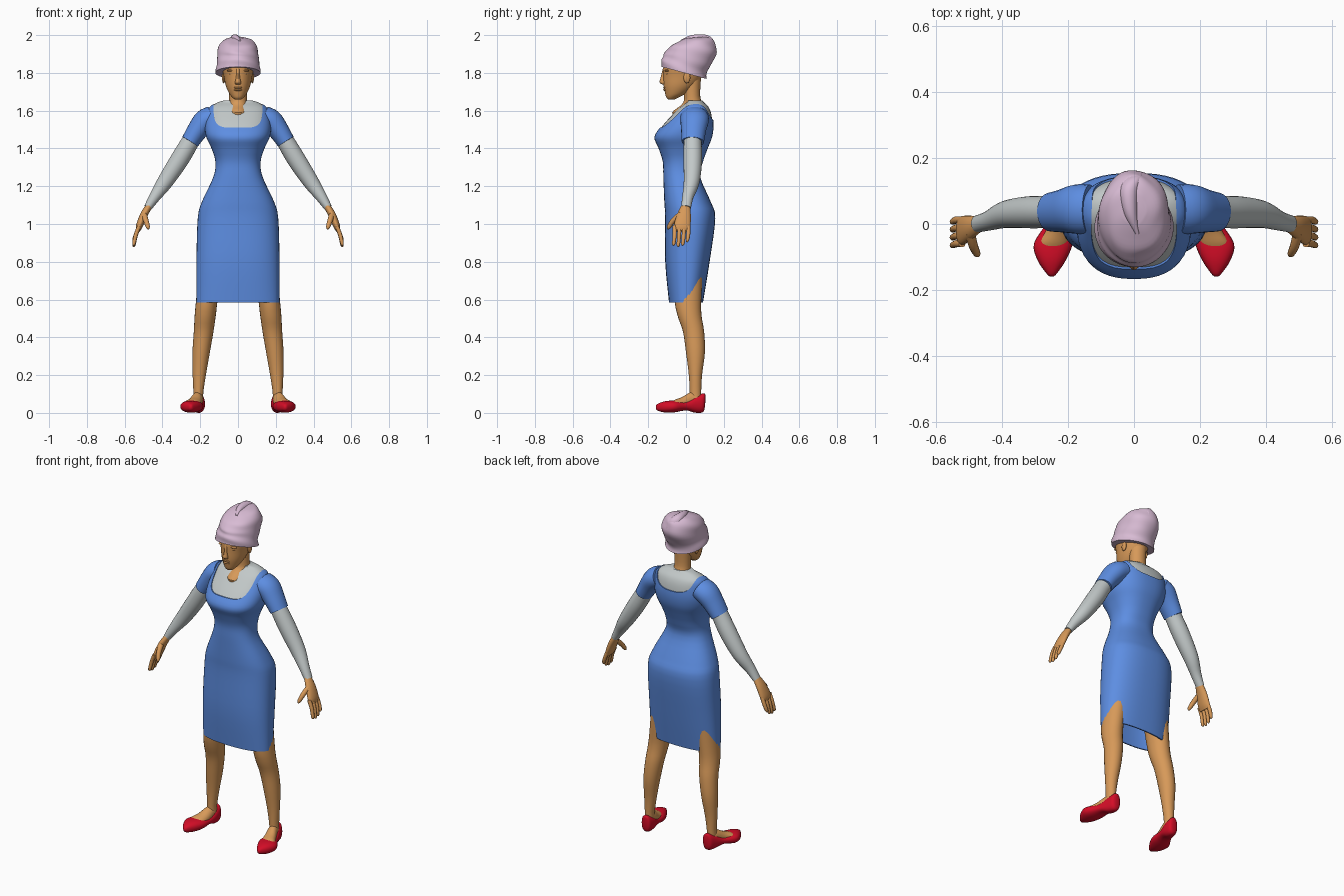
import bpy, bmesh, math
from mathutils import Vector

if "Cube" in bpy.data.objects:
    bpy.data.objects.remove(bpy.data.objects["Cube"])

X, Y, Z = Vector((1, 0, 0)), Vector((0, 1, 0)), Vector((0, 0, 1))
LEVEL, UPRIGHT = (X, Y), (X, Z)
parts = []


def material(name, *rgb):
    mat = bpy.data.materials.new(name)
    mat.use_nodes = True
    mat.diffuse_color = (*rgb, 1)
    mat.node_tree.nodes["Principled BSDF"].inputs["Base Color"].default_value = (*rgb, 1)
    return mat


blue = material("dress blue", .11, .27, .76)
grey = material("shirt grey", .54, .58, .58)
skin = material("skin tan", .68, .32, .1)
pink = material("cap pink", .69, .5, .66)
red = material("shoe red", .66, .004, .02)


def level(z, front, back, half, shear=0):
    """A horizontal section, given by its extents."""
    return (0, (front + back) / 2, z, half, (back - front) / 2, shear)


def full_row(row):
    """Complete a row (x, y, z, radius[, depth[, shear]]); round and straight by default."""
    x, y, z, width, *rest = row
    depth = rest[0] if rest else width
    shear = rest[1] if len(rest) > 1 else 0
    return (x, y, z, width, depth, shear)


def smooth_rows(rows, steps):
    """Catmull-Rom interpolation through the given sections."""
    out = []
    last = len(rows) - 1
    for i in range(last):
        before, start = rows[max(i - 1, 0)], rows[i]
        end, after = rows[i + 1], rows[min(i + 2, last)]
        for k in range(steps):
            t = k / steps
            out.append([b + t / 2 * (c - a + t * (2*a - 5*b + 4*c - d + t * (3*b - a - 3*c + d)))
                        for a, b, c, d in zip(before, start, end, after)])
    return out + [rows[last]]


def signed_power(value, exponent):
    return math.copysign(abs(value) ** exponent, value)


def loft(name, rows, mat, frame=None, sides=24, power=2, steps=4, lining=(), ripple=None, mirror=1):
    """Skin a row of superellipse sections; with no frame they follow the path."""
    rings = [full_row(r) for r in lining] + smooth_rows([full_row(r) for r in rows], steps)
    bm = bmesh.new()
    loops = []
    for i, (x, y, z, width, depth, shear) in enumerate(rings):
        if frame:
            across, along = frame
        else:
            behind, ahead = rings[max(i - 1, 0)], rings[min(i + 1, len(rings) - 1)]
            tangent = (Vector(ahead[:3]) - Vector(behind[:3])).normalized()
            across = Y.cross(tangent).normalized()
            along = tangent.cross(across)
        along = along + Z * shear
        ring = []
        for k in range(sides):
            angle = math.tau * k / sides
            swell = 1 + (ripple(angle, i / len(rings)) if ripple else 0)
            point = Vector((x, y, z))
            point += across * width * swell * signed_power(math.cos(angle), 2 / power)
            point += along * depth * swell * signed_power(math.sin(angle), 2 / power)
            point.x *= mirror
            ring.append(bm.verts.new(point))
        loops.append(ring)
    for lower, upper in zip(loops, loops[1:]):
        for k in range(sides):
            n = (k + 1) % sides
            bm.faces.new((lower[k], lower[n], upper[n], upper[k]))
    bm.faces.new(loops[0])
    bm.faces.new(loops[-1])
    bmesh.ops.recalc_face_normals(bm, faces=bm.faces)
    mesh = bpy.data.meshes.new(name)
    bm.to_mesh(mesh)
    bm.free()
    mesh.materials.append(mat)
    ob = bpy.data.objects.new(name, mesh)
    bpy.context.collection.objects.link(ob)
    parts.append(ob)
    return ob


def blob(name, place, size, mat, mirror=1):
    """An ellipsoid, lofted from pole to pole."""
    x, y, z = place
    wide, deep, high = size
    angles = [math.pi * (k / 8 - .5) * .97 for k in range(9)]
    rows = [(x, y, z + high * math.sin(a), wide * math.cos(a), deep * math.cos(a)) for a in angles]
    return loft(name, rows, mat, LEVEL, sides=16, steps=1, mirror=mirror)


def cut(target, cutter):
    mod = target.modifiers.new("cut", "BOOLEAN")
    mod.operation, mod.solver, mod.object = "DIFFERENCE", "EXACT", cutter
    graph = bpy.context.evaluated_depsgraph_get()
    mesh = bpy.data.meshes.new_from_object(target.evaluated_get(graph))
    target.modifiers.clear()
    target.data = mesh
    parts.remove(cutter)
    bpy.data.objects.remove(cutter)


# Dress body: hollow skirt, waist, bust and shoulders
hem = level(z=.585, front=-.09, back=.09, half=.22)
skirt = [hem,
         level(z=.8, front=-.11, back=.125, half=.22),
         level(z=1.03, front=-.11, back=.155, half=.213),
         level(z=1.12, front=-.115, back=.13, half=.19),
         level(z=1.25, front=-.12, back=.075, half=.13)]
chest = [level(z=1.33, front=-.123, back=.09, half=.12),
         level(z=1.4, front=-.145, back=.115, half=.14),
         level(z=1.46, front=-.167, back=.138, half=.168),
         level(z=1.52, front=-.13, back=.146, half=.175),
         level(z=1.58, front=-.076, back=.14, half=.165),
         level(z=1.62, front=-.035, back=.125, half=.15),
         level(z=1.645, front=0, back=.1, half=.11)]
lining = [level(z=1, front=-.1, back=.13, half=.2),
          level(z=hem[2], front=-.083, back=.083, half=.213)]
dress = loft("dress", skirt + chest, blue, LEVEL, sides=48, power=2.4, lining=lining)

# Square front neckline and round back neckline
for near, far, depth, power in ((-.3, .045, .175, 5), (.04, .3, .135, 3)):
    rows = [(0, y, 1.685, .13, depth) for y in (near, far)]
    cut(dress, loft("neckline_cutter", rows, blue, UPRIGHT, sides=48, power=power, steps=1))

# Shirt just under the dress
inset = .006
shirt = [(x, y, z, width - inset, depth - inset) for x, y, z, width, depth, shear in chest]
shirt.append(level(z=1.655, front=.005, back=.085, half=.07))
loft("shirt_body", shirt, grey, LEVEL, sides=48, power=2.4)

# Neck and head
neck = [level(z=1.55, front=-.05, back=.11, half=.04),
        level(z=1.59, front=-.073, back=.125, half=.06),
        level(z=1.635, front=-.02, back=.09, half=.05),
        level(z=1.68, front=-.01, back=.075, half=.047),
        level(z=1.78, front=-.02, back=.08, half=.05)]
loft("neck", neck, skin, LEVEL)
head = [level(z=1.66, front=-.095, back=-.06, half=.018),
        level(z=1.67, front=-.104, back=-.04, half=.03),
        level(z=1.69, front=-.11, back=0, half=.046),
        level(z=1.73, front=-.118, back=.05, half=.064),
        level(z=1.78, front=-.12, back=.085, half=.075),
        level(z=1.84, front=-.118, back=.1, half=.085),
        level(z=1.92, front=-.09, back=.09, half=.07)]
loft("head", head, skin, LEVEL, sides=32)
nose = [level(z=1.738, front=-.122, back=-.1, half=.013),
        level(z=1.75, front=-.14, back=-.1, half=.016),
        level(z=1.78, front=-.133, back=-.1, half=.01),
        level(z=1.825, front=-.122, back=-.1, half=.01)]
loft("nose", nose, skin, LEVEL, sides=12)
for name, height in (("upper_lip", 1.722), ("lower_lip", 1.71)):
    blob(name, (0, -.111, height), (.022, .01, .006), skin)


# Slouchy cap with folds
def cap_folds(angle, t):
    return .035 * t * math.sin(5 * angle + 9 * t) + .012 * math.sin(2 * angle + 25 * t)


cap = [level(z=1.8, front=-.13, back=.11, half=.12, shear=-.27),
       level(z=1.835, front=-.13, back=.11, half=.115, shear=-.25),
       level(z=1.87, front=-.12, back=.14, half=.11, shear=-.14),
       level(z=1.91, front=-.11, back=.163, half=.108),
       level(z=1.95, front=-.085, back=.15, half=.096, shear=.08),
       level(z=1.975, front=-.04, back=.125, half=.07, shear=.12),
       level(z=1.987, front=0, back=.09, half=.035, shear=.1)]
loft("cap", cap, pink, LEVEL, sides=48, ripple=cap_folds)
loft("cap_fold", [(.01, .155, 1.925, .014), (0, .14, 1.955, .026), (-.015, .1, 1.975, .028),
                  (-.01, .03, 1.98, .02), (.01, -.03, 1.968, .006)], pink, UPRIGHT, sides=16)

for mirror, label in ((1, "left_"), (-1, "right_")):
    def limb(name, rows, mat, **options):
        return loft(label + name, rows, mat, mirror=mirror, **options)

    # Face details
    blob(label + "brow", (.034, -.099, 1.812), (.026, .014, .007), skin, mirror)
    blob(label + "eye", (.033, -.096, 1.794), (.016, .012, .007), skin, mirror)
    blob(label + "ear", (.076, .005, 1.775), (.009, .018, .03), skin, mirror)

    # Sleeves
    limb("dress_sleeve", [(.135, .045, 1.565, .06, .075), (.175, .045, 1.545, .062, .075),
                          (.215, .04, 1.495, .055, .066), (.254, .036, 1.435, .048, .059)], blue)
    limb("shirt_sleeve", [(.2, .045, 1.52, .045), (.25, .036, 1.44, .047), (.31, .036, 1.34, .049),
                          (.385, .03, 1.225, .042), (.44, .01, 1.145, .03),
                          (.477, 0, 1.087, .021, .026)], grey)

    # Hand with four fingers and a thumb
    limb("palm", [(.468, 0, 1.1, .017, .022), (.497, -.01, 1.05, .02, .036),
                  (.522, -.02, .99, .018, .044), (.53, -.022, .962, .01, .038)], skin)
    for i in range(4):
        y = .012 - .024 * i
        tip = .88 + .006 * abs(i - 2) ** 2
        limb("finger_%d" % (i + 1), [(.522, y, .99, .011), (.54, y, .945, .011),
                                     (.551, y - .005, tip + .01, .009),
                                     (.552, y - .008, tip, .003)], skin, sides=10)
    limb("thumb", [(.498, -.025, 1.055, .015), (.488, -.066, 1.02, .014),
                   (.477, -.09, .985, .011), (.474, -.095, .972, .003)], skin, sides=12)

    # Legs and feet
    limb("leg", [(.21, .05, .04, .03), (.21, .05, .1, .026, .03), (.205, .05, .2, .035),
                 (.195, .05, .32, .046, .05), (.182, .04, .43, .052, .056),
                 (.173, .018, .52, .056, .064), (.162, .01, .62, .058, .072),
                 (.12, .01, .95, .07, .09)], skin, frame=LEVEL)
    limb("foot", [(.21, .075, .06, .026, .04), (.215, .03, .066, .03, .045),
                  (.23, -.02, .05, .038, .034), (.245, -.06, .042, .046, .027),
                  (.248, -.09, .033, .034, .018)], skin, frame=UPRIGHT)
    limb("shoe", [(.205, .102, .075, .01, .022), (.207, .092, .055, .028, .049),
                  (.212, .05, .045, .037, .044), (.225, 0, .037, .043, .024),
                  (.245, -.06, .034, .059, .031), (.25, -.11, .032, .043, .03),
                  (.25, -.15, .03, .016, .018), (.25, -.16, .03, .005)],
         red, frame=UPRIGHT, power=2.3)

# Smooth shading with crisp rims
bpy.ops.object.select_all(action="DESELECT")
for ob in parts:
    ob.select_set(True)
bpy.context.view_layer.objects.active = dress
bpy.ops.object.shade_smooth_by_angle(angle=math.radians(40))
